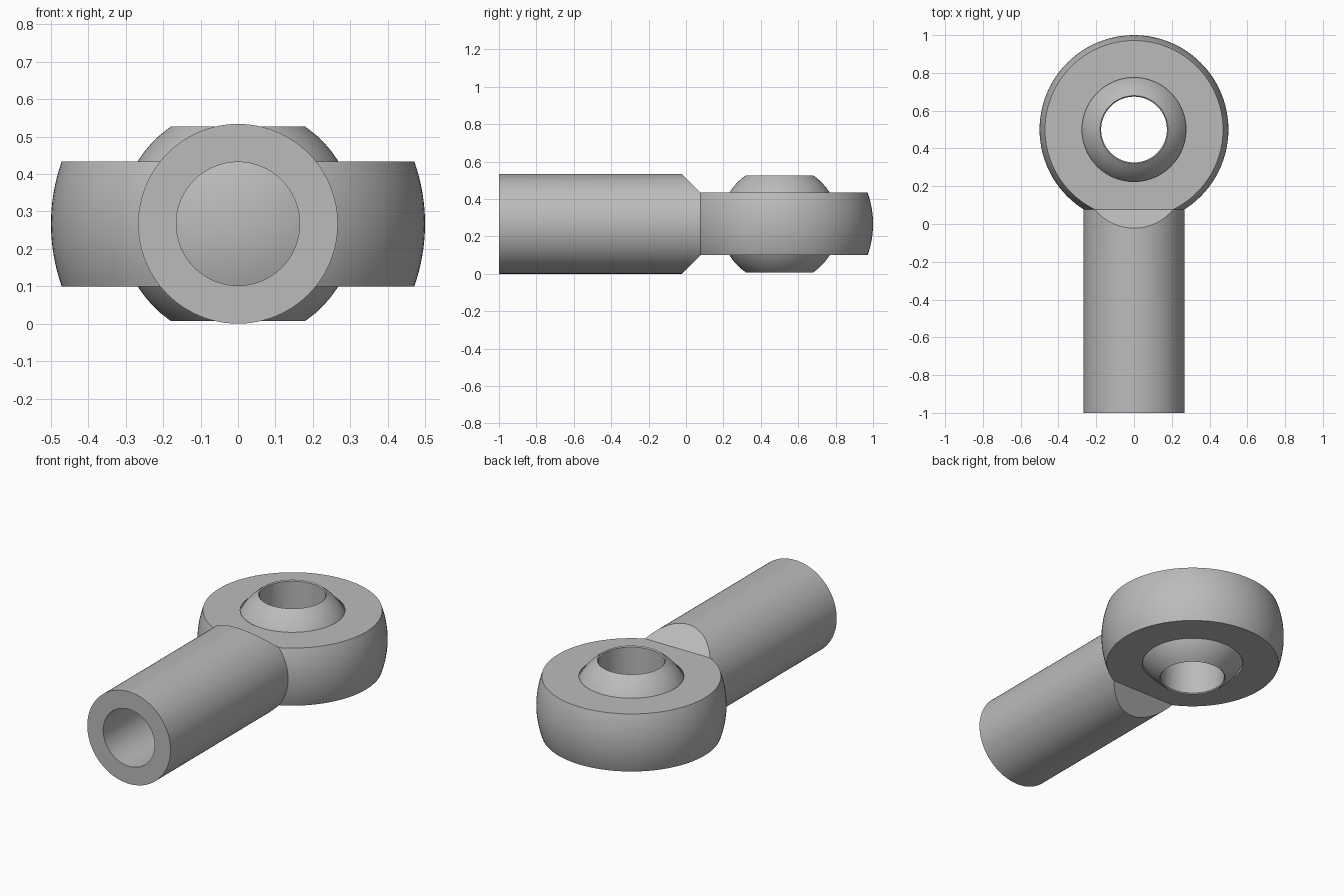
import bpy, bmesh
from math import sqrt, pi, radians
from mathutils import Matrix, Vector

cube = bpy.data.objects.get("Cube")
if cube:
    bpy.data.objects.remove(cube, do_unlink=True)

MID = 0.267                      # height of the centre plane
EYE = Vector((0, 0.5, MID))      # centre of the eye
HALF = 0.167                     # half thickness of the eye
SHANK_R = 0.267

steel = bpy.data.materials.new("grey steel")
steel.use_nodes = True
steel.diffuse_color = (0.5, 0.5, 0.5, 1)
steel.node_tree.nodes["Principled BSDF"].inputs["Base Color"].default_value = (0.5, 0.5, 0.5, 1)


def sphere_arc(radius, z0, z1, steps=16):
    """Profile points (r, z) on a sphere between two heights."""
    heights = [z0 + (z1 - z0) * i / steps for i in range(steps + 1)]
    return [(sqrt(radius ** 2 - z ** 2), z) for z in heights]


def lathe(profile, segments=96):
    """Spin a closed (r, z) profile around the z axis."""
    bm = bmesh.new()
    rings = []
    for i in range(segments):
        turn = Matrix.Rotation(2 * pi * i / segments, 3, 'Z')
        rings.append([bm.verts.new(turn @ Vector((r, 0, z))) for r, z in profile])
    n = len(profile)
    for i in range(segments):
        a, b = rings[i], rings[(i + 1) % segments]
        for j in range(n):
            k = (j + 1) % n
            bm.faces.new((a[j], b[j], b[k], a[k]))
    return bm


def finish(bm, name, location):
    bmesh.ops.recalc_face_normals(bm, faces=bm.faces)
    mesh = bpy.data.meshes.new(name)
    bm.to_mesh(mesh)
    bm.free()
    mesh.materials.append(steel)
    obj = bpy.data.objects.new(name, mesh)
    obj.location = location
    bpy.context.collection.objects.link(obj)
    bpy.ops.object.select_all(action='DESELECT')
    obj.select_set(True)
    bpy.context.view_layer.objects.active = obj
    bpy.ops.object.shade_smooth_by_angle(angle=radians(25))
    return obj


# Eye housing: spherical outside, spherical socket inside
finish(lathe(sphere_arc(0.5, -HALF, HALF) + sphere_arc(0.322, HALF, -HALF)),
       "eye_housing", EYE)

# Swivel ball with flat ends and a slightly chamfered hole
finish(lathe(sphere_arc(0.316, -0.26, 0.26, 24)
             + [(0.174, 0.254), (0.174, -0.254)]),
       "swivel_ball", EYE)

# Hollow shank along y, ending on the housing
bore_r, end = HALF - 0.002, 0.078
shank = lathe([(SHANK_R, -1), (SHANK_R, end), (bore_r, end), (bore_r, -1)])
bmesh.ops.rotate(shank, verts=shank.verts, matrix=Matrix.Rotation(-pi / 2, 3, 'X'))

# Sloped flats above and below, leading down to the housing faces
for side in (1, -1):
    cut = bmesh.ops.bisect_plane(
        shank, geom=shank.verts[:] + shank.edges[:] + shank.faces[:],
        plane_co=(0, end, side * HALF), plane_no=(0, 1, side), clear_outer=True)
    rim = [e for e in cut["geom_cut"] if isinstance(e, bmesh.types.BMEdge)]
    bmesh.ops.edgeloop_fill(shank, edges=rim)
finish(shank, "shank", (0, 0, MID))
